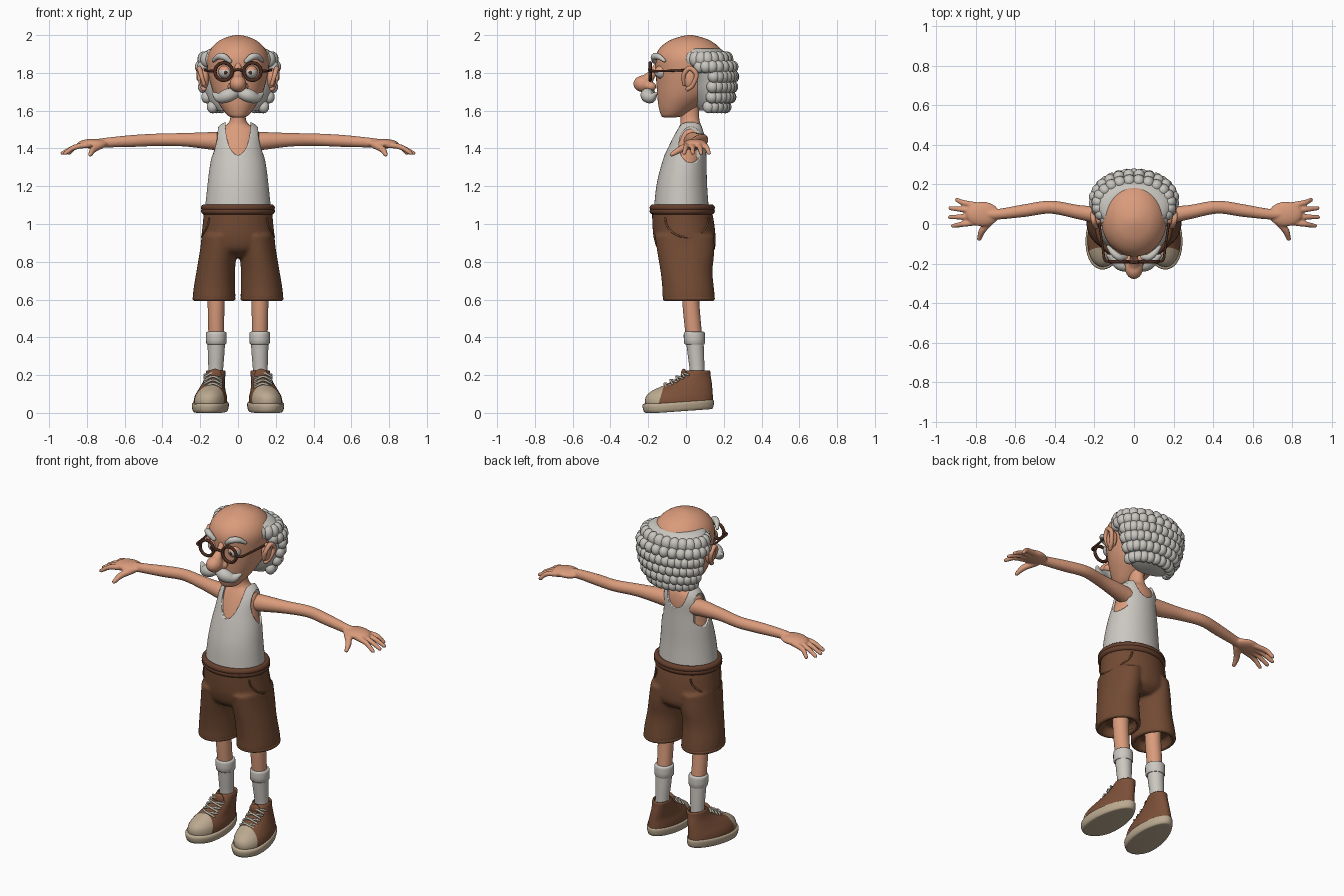
import bpy, bmesh, math
from math import sin, cos, pi, radians
from mathutils import Vector, Matrix

cube = bpy.data.objects.get("Cube")
if cube:
    bpy.data.objects.remove(cube)


def material(name, r, g, b):
    m = bpy.data.materials.new(name)
    m.use_nodes = True
    m.diffuse_color = (r, g, b, 1)
    shader = next(n for n in m.node_tree.nodes if n.type == 'BSDF_PRINCIPLED')
    shader.inputs["Base Color"].default_value = (r, g, b, 1)
    shader.inputs["Roughness"].default_value = 0.8
    return m


SKIN = material("skin", .70, .33, .20)
CLOTH = material("off white cloth", .60, .57, .53)
HAIR = material("grey hair", .58, .56, .52)
SHORTS = material("brown shorts", .17, .070, .034)
BELT = material("dark brown band", .13, .050, .026)
SHOE = material("brown canvas", .20, .080, .040)
SOLE = material("beige rubber", .50, .40, .28)
FRAME = material("dark frame", .07, .025, .014)
LACE = material("pale lace", .50, .46, .38)


def spline(points, steps):
    """Smooth curve through tuples of any length."""
    p = [Vector(q) for q in points]
    p = [p[0] * 2 - p[1]] + p + [p[-1] * 2 - p[-2]]
    out = []
    for a, b, c, d in zip(p, p[1:], p[2:], p[3:]):
        for i in range(steps):
            t = i / steps
            out.append((b * 2 + (c - a) * t + (a * 2 - b * 5 + c * 4 - d) * t**2
                        + (b * 3 - a - c * 3 + d) * t**3) / 2)
    return out + [p[-2]]


def skin_rings(bm, rings):
    rows = [[bm.verts.new(co) for co in ring] for ring in rings]
    n = len(rows[0])
    for lo, hi in zip(rows, rows[1:]):
        for i in range(n):
            bm.faces.new((lo[i], lo[(i + 1) % n], hi[(i + 1) % n], hi[i]))
    bm.faces.new(rows[0][::-1])
    bm.faces.new(rows[-1])


def loft(bm, profile, steps=4, n=40):
    """Stack of ellipses given as (z, centre x, radius x, front y, back y)."""
    rings = []
    for z, cx, rx, y0, y1 in spline(profile, steps):
        rings.append([(cx + rx * cos(2 * pi * i / n),
                       (y0 + y1) / 2 + (y1 - y0) / 2 * sin(2 * pi * i / n), z) for i in range(n)])
    skin_rings(bm, rings)


def sweep(bm, points, steps=5, n=12):
    """Round-ended tube through (x, y, z, radius)."""
    s = spline(points, steps)
    pos, rad = [q.to_3d() for q in s], [q[3] for q in s]
    tan = [(pos[min(i + 1, len(s) - 1)] - pos[max(i - 1, 0)]).normalized() for i in range(len(s))]
    caps = [radians(a) for a in (80, 55, 28)]
    st = [(pos[0] - tan[0] * rad[0] * sin(a), rad[0] * cos(a), tan[0]) for a in caps]
    st += list(zip(pos, rad, tan))
    st += [(pos[-1] + tan[-1] * rad[-1] * sin(a), rad[-1] * cos(a), tan[-1]) for a in caps[::-1]]
    q, last, rings = tan[0].to_track_quat('Z', 'Y'), tan[0], []
    for c, r, t in st:
        q, last = last.rotation_difference(t) @ q, t
        rings.append([c + q @ Vector((r * cos(2 * pi * i / n), r * sin(2 * pi * i / n), 0))
                      for i in range(n)])
    skin_rings(bm, rings)


def ball(bm, c, r, u=20, v=12):
    bmesh.ops.create_uvsphere(bm, u_segments=u, v_segments=v, radius=1,
                              matrix=Matrix.Translation(c) @ Matrix.Diagonal((*r, 1)))


def part(name, bm, *mats, mirror=False, voxel=0, rule=None, angle=50):
    bmesh.ops.recalc_face_normals(bm, faces=bm.faces)
    if rule:
        for f in bm.faces:
            f.material_index = rule(f.calc_center_median())
    me = bpy.data.meshes.new(name)
    bm.to_mesh(me)
    bm.free()
    ob = bpy.data.objects.new(name, me)
    bpy.context.collection.objects.link(ob)
    for m in mats:
        me.materials.append(m)
    bpy.ops.object.select_all(action='DESELECT')
    ob.select_set(True)
    bpy.context.view_layer.objects.active = ob
    bpy.ops.object.shade_smooth_by_angle(angle=radians(angle))
    if voxel:
        rm = ob.modifiers.new("fuse", 'REMESH')
        rm.mode, rm.voxel_size, rm.use_smooth_shade = 'VOXEL', voxel, True
        sm = ob.modifiers.new("soften", 'SMOOTH')
        sm.factor, sm.iterations = 0.5, 4
    if mirror:
        ob.modifiers.new("mirror", 'MIRROR').use_mirror_merge = False
    return ob


# Head with nose and neck
bm = bmesh.new()
loft(bm, [(1.565, 0, .03, -.12, -.05), (1.575, 0, .055, -.132, -.01), (1.62, 0, .09, -.145, .06),
          (1.68, 0, .125, -.152, .14), (1.75, 0, .148, -.157, .18), (1.82, 0, .162, -.162, .2),
          (1.88, 0, .163, -.163, .2), (1.93, 0, .142, -.14, .18), (1.97, 0, .1, -.09, .13),
          (1.992, 0, .05, -.03, .07), (2.0, 0, .012, .008, .032)])
part("head", bm, SKIN)
bm = bmesh.new()
ball(bm, (0, -.225, 1.742), (.045, .054, .045))
for s in (-1, 1):
    ball(bm, (s * .032, -.185, 1.728), (.024, .028, .024))
sweep(bm, [(0, -.145, 1.85, .018), (0, -.175, 1.80, .022), (0, -.21, 1.76, .033)])
part("nose", bm, SKIN, voxel=.006)

# Ears
bm = bmesh.new()
ball(bm, (.177, .02, 1.77), (.024, .036, .055))
sweep(bm, [(.18, -.01, 1.74, .01), (.195, -.012, 1.79, .012), (.205, .02, 1.825, .013),
           (.207, .055, 1.79, .012), (.192, .035, 1.735, .012), (.18, .01, 1.715, .013)])
part("ears", bm, SKIN, mirror=True)

# Eyes with lids, and pupils
bm = bmesh.new()
ball(bm, (.068, -.128, 1.805), (.036, .038, .036), 24, 20)
part("eyes", bm, CLOTH, SKIN, mirror=True, rule=lambda c: int(c.z > 1.815))
bm = bmesh.new()
ball(bm, (.066, -.162, 1.802), (.01, .006, .011))
part("pupils", bm, FRAME, mirror=True)

# Eyebrows and moustache
bm = bmesh.new()
sweep(bm, [(.045, -.168, 1.862, .013), (.075, -.168, 1.885, .018), (.105, -.145, 1.886, .016),
           (.13, -.115, 1.865, .009)])
part("eyebrows", bm, HAIR, mirror=True)
bm = bmesh.new()
sweep(bm, [(.005, -.19, 1.695, .026), (.05, -.205, 1.682, .036), (.095, -.185, 1.668, .028),
           (.13, -.16, 1.69, .009)], n=16)
part("moustache", bm, HAIR, mirror=True)

# Glasses
bm = bmesh.new()
ring = [(.076 + .046 * cos(a), -.19, 1.807 + .046 * sin(a), .009)
        for a in (2 * pi * i / 16 for i in range(17))]
sweep(bm, ring, steps=3)
sweep(bm, [(.122, -.19, 1.81, .007), (.148, -.18, 1.81, .007), (.158, -.12, 1.81, .006),
           (.178, .02, 1.815, .006)])
sweep(bm, [(0, -.195, 1.818, .007), (.032, -.19, 1.812, .007)])
part("glasses", bm, FRAME, mirror=True)

# Hair band around the bald crown, covered in rows of curls
bm = bmesh.new()
loft(bm, [(1.60, 0, .11, .07, .18), (1.64, 0, .15, .05, .22), (1.70, 0, .175, .03, .24),
          (1.76, 0, .19, .02, .25), (1.82, 0, .2, 0, .25), (1.87, 0, .2, -.03, .235),
          (1.905, 0, .182, -.035, .21), (1.928, 0, .145, -.03, .178), (1.93, 0, .1, 0, .13)], n=48)
for row, (z, rx, cy, ry, first) in enumerate([(1.62, .135, .12, .09, 0), (1.672, .165, .13, .105, 0),
                                              (1.726, .183, .13, .115, 5), (1.78, .193, .13, .12, 5),
                                              (1.832, .2, .12, .127, -22)]):
    count = 11 + row
    for k in range(count + 1):
        a = radians(first + (180 - 2 * first) * (k + .25 * (row % 2) * (1 - 2 * k / count)) / count)
        ball(bm, (rx * cos(a), cy + ry * sin(a), z), (.03, .032, .034), 12, 8)
for k in range(18):
    a = radians(-40 + 260 * k / 17)
    ball(bm, (.182 * cos(a), .1 + .118 * sin(a), 1.872), (.034, .034, .042), 12, 8)
part("hair", bm, HAIR)

# Torso, then a vest one layer larger with neckline and armholes cut
TORSO = [(1.06, .165, -.16, .11), (1.2, .15, -.145, .1), (1.3, .138, -.122, .097),
         (1.4, .12, -.09, .095), (1.46, .115, -.066, .095), (1.495, .106, -.048, .09),
         (1.515, .082, -.036, .084), (1.53, .055, -.03, .077)]
bm = bmesh.new()
loft(bm, [(z, 0, rx, a, b) for z, rx, a, b in TORSO]
     + [(1.56, 0, .041, -.028, .07), (1.62, 0, .04, -.03, .07), (1.7, 0, .045, -.03, .08)])
part("torso_and_neck", bm, SKIN)
bm = bmesh.new()
loft(bm, [(z + (.01 if z > 1.5 else 0), 0, rx + .012, a - .012, b + .012) for z, rx, a, b in TORSO], 5, 64)
vest = part("vest", bm, CLOTH, angle=40)


def cut(target, axis, centre, radii):
    """Elliptical hole along one axis."""
    b = bmesh.new()
    turn = Matrix.Rotation(pi / 2, 4, 'Y' if axis == 'X' else 'X')
    bmesh.ops.create_cone(b, cap_ends=True, segments=48, radius1=1, radius2=1, depth=2,
                          matrix=Matrix.Translation(centre) @ Matrix.Diagonal((*radii, 1)) @ turn)
    cutter = part("cutter", b, CLOTH)
    cutter.hide_render = True
    m = target.modifiers.new("cut", 'BOOLEAN')
    m.operation, m.object, m.solver = 'DIFFERENCE', cutter, 'EXACT'
    bpy.context.view_layer.objects.active = target
    bpy.ops.object.modifier_apply(modifier=m.name)
    bpy.data.objects.remove(cutter)


cut(vest, 'Y', (0, -.14, 1.53), (.066, .17, .165))
cut(vest, 'Y', (0, .19, 1.53), (.066, .17, .10))
for s in (-1, 1):
    cut(vest, 'X', (s * .2, .025, 1.42), (.1, .062, .095))

# Arms with hands
bm = bmesh.new()
sweep(bm, [(.08, .035, 1.435, .05), (.14, .04, 1.44, .047), (.28, .06, 1.446, .036),
           (.42, .085, 1.446, .033), (.55, .068, 1.44, .032), (.68, .05, 1.432, .027),
           (.75, .05, 1.425, .025)], n=20)
ball(bm, (.765, .05, 1.425), (.085, .063, .026))
for base, tip_x, tip_y in ((.092, .895, .122), (.065, .928, .08), (.036, .93, .035), (.01, .915, -.01)):
    mid = (base + tip_y) / 2
    sweep(bm, [(.78, base, 1.42, .016), (.86, mid, 1.408, .0145), (tip_x, tip_y, 1.375, .011)])
sweep(bm, [(.72, .02, 1.42, .02), (.765, -.03, 1.395, .018), (.782, -.075, 1.368, .012)])
part("arms", bm, SKIN, mirror=True, voxel=.0055)

# Shorts: hips and two open legs fused together
bm = bmesh.new()
loft(bm, [(1.08, 0, .18, -.18, .135), (1.0, 0, .187, -.178, .15), (.92, 0, .195, -.17, .157),
          (.86, 0, .19, -.145, .15), (.82, 0, .12, -.08, .11)])
for s in (-1, 1):
    loft(bm, [(.94, s * .095, .095, -.165, .15), (.85, s * .105, .098, -.152, .15),
              (.75, s * .118, .102, -.135, .14), (.66, s * .125, .11, -.125, .148),
              (.6, s * .127, .112, -.122, .152), (.594, s * .127, .095, -.1, .13),
              (.64, s * .122, .08, -.08, .11)], 3)
part("shorts", bm, SHORTS, voxel=.009)


def hoop(bm, z, cx, cy, rx, ry, r):
    sweep(bm, [(cx + rx * cos(2 * pi * i / 24), cy + ry * sin(2 * pi * i / 24), z, r)
               for i in range(25)], steps=2)


bm = bmesh.new()
hoop(bm, .606, .127, .015, .101, .125, .013)
part("hems", bm, SHORTS, mirror=True)
bm = bmesh.new()
for z in (1.068, 1.086):
    hoop(bm, z, 0, -.02, .178, .155, .018)
part("waistband", bm, BELT)
bm = bmesh.new()
pocket = [(.005 + .115 * cos(a), 1.03 + .1 * sin(a)) for a in (pi + pi * i / 12 for i in range(13))]
sweep(bm, [(.191 * math.sqrt(1 - ((y + .012) / .165) ** 2), y, z, .005) for y, z in pocket], 2, 8)
part("pocket_seams", bm, SHORTS, mirror=True)

# Legs and socks
bm = bmesh.new()
loft(bm, [(.38, .115, .041, .002, .088), (.5, .116, .043, -.012, .077), (.6, .116, .045, -.02, .07),
          (.74, .116, .048, -.025, .07)], n=24)
part("legs", bm, SKIN, mirror=True)
bm = bmesh.new()
loft(bm, [(.15, .118, .042, .02, .1), (.22, .118, .039, .02, .098), (.3, .116, .043, .01, .096),
          (.38, .115, .047, 0, .093)], n=24)
loft(bm, [(.362, .115, .045, 0, .092), (.368, .115, .053, -.01, .1), (.415, .115, .054, -.012, .1),
          (.428, .115, .051, -.008, .097), (.43, .115, .04, 0, .088)], 2, 24)
part("socks", bm, CLOTH, mirror=True)


# Shoes
def foot_shape(bm, tilt=0.0):
    """Widen the toe, turn it outward and lift the heel."""
    for v in bm.verts:
        x, y, z = v.co
        v.co.x = .14 + (x - .14) * (1 - .75 * (y + .05)) - .07 * y
        v.co.z = z + tilt * max(0, y + .15)


bm = bmesh.new()
loft(bm, [(.03, .142, .085, -.21, .14), (.06, .142, .088, -.217, .143), (.09, .14, .084, -.21, .142),
          (.118, .137, .074, -.178, .14), (.145, .132, .066, -.12, .138), (.17, .127, .06, -.07, .135),
          (.2, .122, .057, -.02, .13), (.222, .12, .055, .002, .128), (.222, .12, .044, .012, .116),
          (.19, .12, .04, .02, .11)], 3)
foot_shape(bm)
bmesh.ops.bisect_plane(bm, geom=bm.verts[:] + bm.edges[:] + bm.faces[:],
                       plane_co=(0, -.13, .1), plane_no=(0, 1, -.3))
part("shoe_uppers", bm, SHOE, SOLE, mirror=True, rule=lambda c: int(c.y + .13 - .3 * (c.z - .1) < 0))
bm = bmesh.new()
loft(bm, [(0, .142, .08, -.205, .125), (.004, .142, .091, -.222, .142), (.03, .142, .097, -.23, .148),
          (.046, .142, .095, -.228, .147), (.05, .142, .085, -.215, .138)], 2)
foot_shape(bm, .07)
part("soles", bm, SOLE, mirror=True)
bm = bmesh.new()
ball(bm, (.122, -.012, .2), (.036, .016, .034))
part("tongues", bm, SHOE, mirror=True)
bm = bmesh.new()
for k in range(4):
    y, z = -.115 + .031 * k, .148 + .0185 * k
    for s in (-1, 1):
        sweep(bm, [(.133 - s * .045, y + .012, z - .012, .006), (.133, y + .002, z + .008, .006),
                   (.133 + s * .045, y + .035, z - .002, .006)], 4, 8)
part("laces", bm, LACE, mirror=True)
bpy.ops.object.select_all(action='DESELECT')
